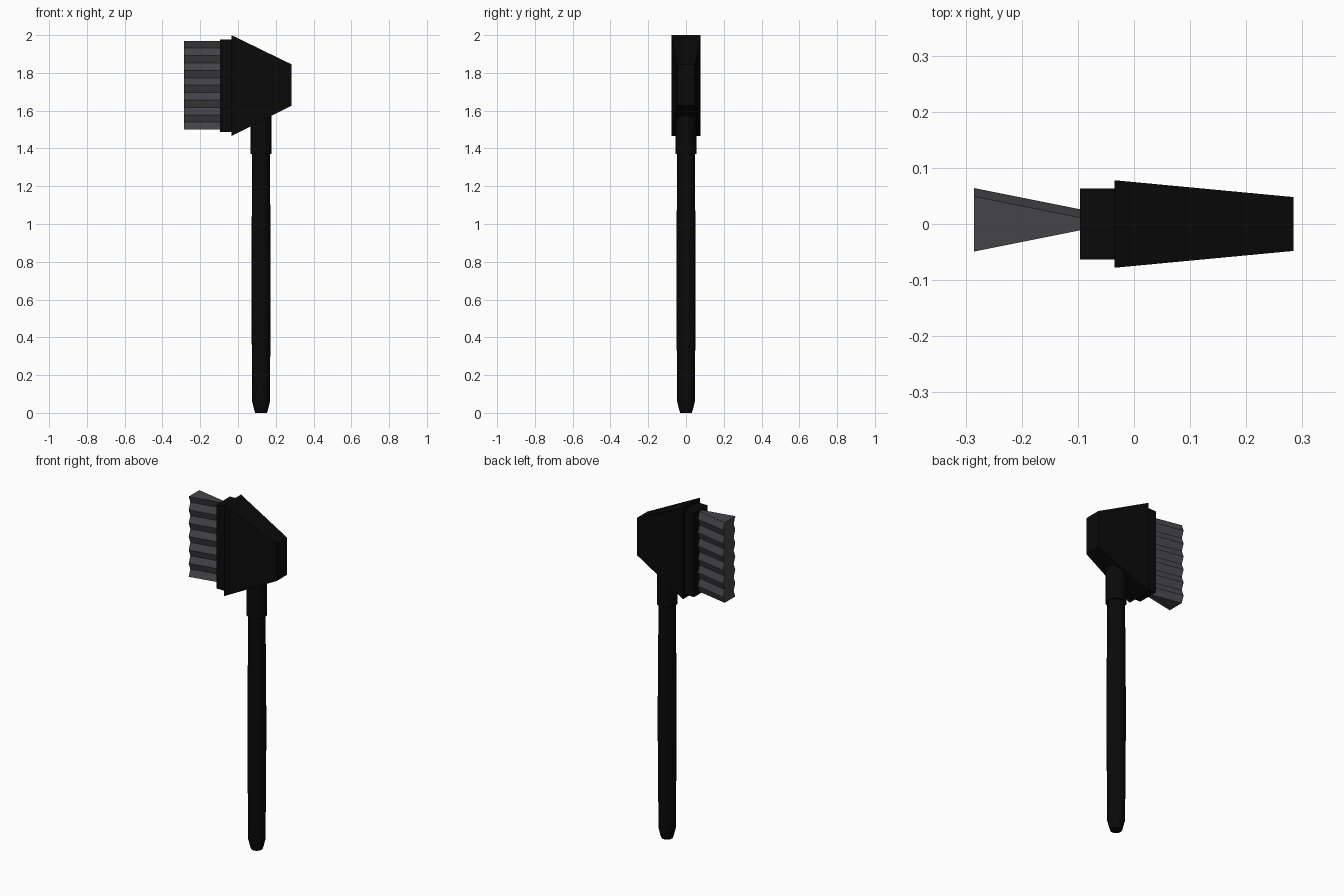
import bpy, bmesh, math

if "Cube" in bpy.data.objects:
    bpy.data.objects.remove(bpy.data.objects["Cube"])


def material(name, rgb):
    m = bpy.data.materials.new(name)
    m.diffuse_color = (*rgb, 1)
    m.use_nodes = True
    m.node_tree.nodes["Principled BSDF"].inputs["Base Color"].default_value = m.diffuse_color
    return m


BLACK = material("black plastic", (0.003, 0.003, 0.003))
GREY = material("grey bristles", (0.06, 0.058, 0.066))


def make(name, verts, faces, mat):
    me = bpy.data.meshes.new(name)
    me.from_pydata(verts, [], faces)
    bm = bmesh.new()
    bm.from_mesh(me)
    bmesh.ops.recalc_face_normals(bm, faces=bm.faces)
    bm.to_mesh(me)
    bm.free()
    me.materials.append(mat)
    ob = bpy.data.objects.new(name, me)
    bpy.context.collection.objects.link(ob)
    return ob


def loft(name, rings, mat):
    """Skin closed rings of equal length and cap both ends."""
    n = len(rings[0])
    verts = [v for r in rings for v in r]
    faces = [(k * n + i, k * n + (i + 1) % n, (k + 1) * n + (i + 1) % n, (k + 1) * n + i)
             for k in range(len(rings) - 1) for i in range(n)]
    faces += [tuple(range(n)), tuple(range(len(verts) - n, len(verts)))]
    return make(name, verts, faces, mat)


def rect(x, hy, z0, z1):
    return [(x, -hy, z0), (x, hy, z0), (x, hy, z1), (x, -hy, z1)]


def lathe(name, profile, mat, cx=0.122, n=16):
    rings = [[(cx + r * math.cos(2 * math.pi * i / n), r * math.sin(2 * math.pi * i / n), z)
              for i in range(n)] for r, z in profile]
    ob = loft(name, rings, mat)
    bpy.ops.object.select_all(action='DESELECT')
    ob.select_set(True)
    bpy.context.view_layer.objects.active = ob
    bpy.ops.object.shade_smooth_by_angle(angle=math.radians(30))


# Tapered head and the plate that carries the bristles
loft("head", [rect(-0.035, 0.078, 1.465, 2.0), rect(0.284, 0.048, 1.627, 1.845)], BLACK)
loft("bristle_plate", [rect(-0.096, 0.063, 1.488, 1.978), rect(-0.03, 0.063, 1.488, 1.978)], BLACK)

# Handle with a blunt tip and slight swell, plus the collar under the head
lathe("handle", [(0.031, 0), (0.036, 0.015), (0.047, 0.06), (0.048, 0.2), (0.051, 0.6),
                 (0.051, 0.8), (0.048, 1.2), (0.047, 1.4)], BLACK)
lathe("collar", [(0.055, 1.37), (0.055, 1.6)], BLACK)

# Pleated bristle block, flaring outwards from the plate
PLEATS = 12


def pleats(x, hw):
    zs = [1.97 - 0.47 * i / PLEATS for i in range(PLEATS + 1)]
    front = [(x, -hw + 0.015 * (i % 2), z) for i, z in enumerate(zs)]
    back = [(x, hw + 0.015 * (i % 2), z) for i, z in enumerate(zs)]
    return front + back[::-1]


loft("bristles", [pleats(-0.285, 0.049), pleats(-0.09, 0.010)], GREY)
